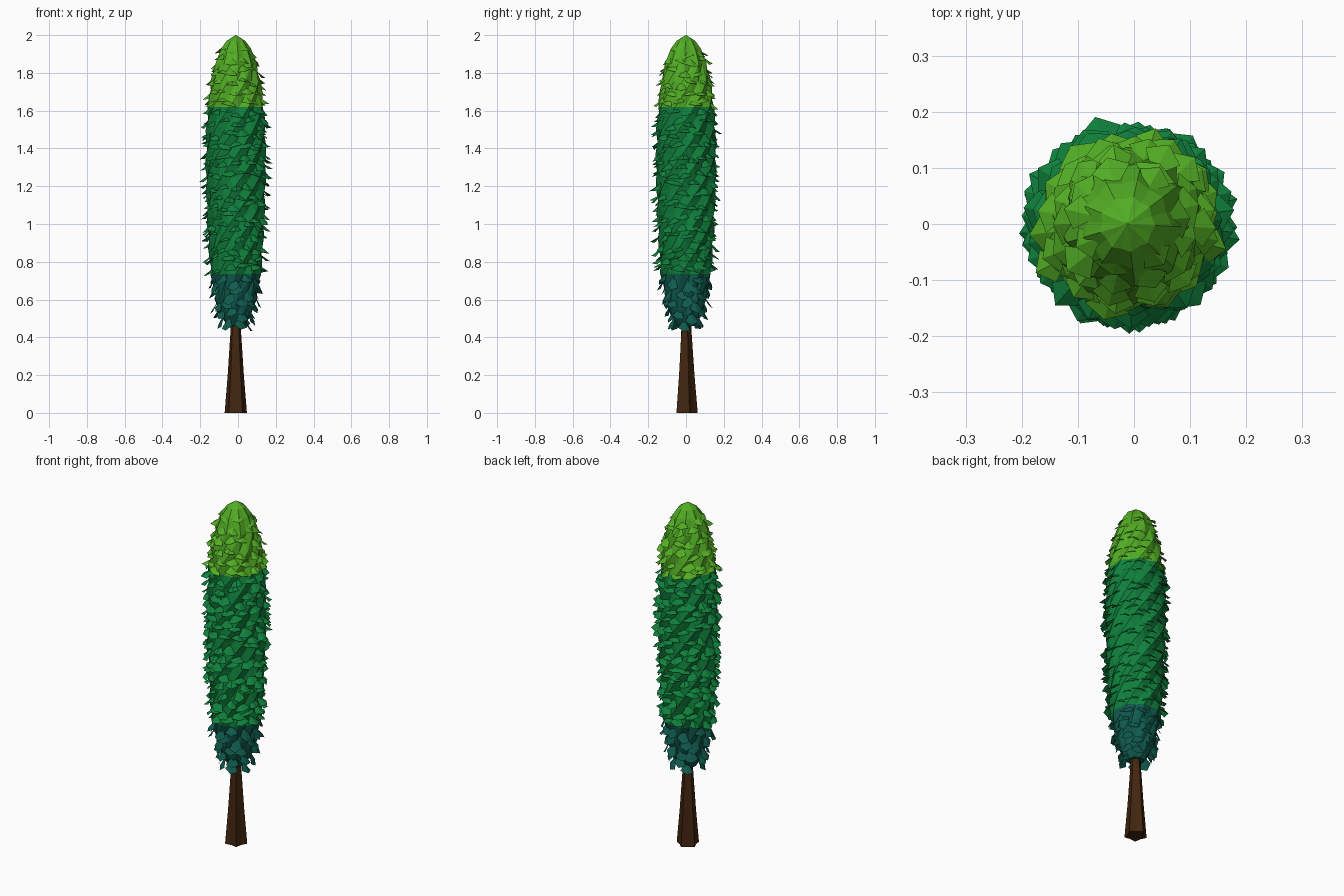
import bpy, bmesh, math, random
from mathutils import Vector

if "Cube" in bpy.data.objects:
    bpy.data.objects.remove(bpy.data.objects["Cube"])

random.seed(4)
CX = -0.012                      # the tree leans a hair to the left
LOW, HIGH = 0.735, 1.62          # heights where the foliage changes colour


def material(name, rgb):
    m = bpy.data.materials.new(name)
    m.diffuse_color = (*rgb, 1)
    m.use_nodes = True
    m.node_tree.nodes["Principled BSDF"].inputs["Base Color"].default_value = m.diffuse_color
    return m


BARK = material("dark bark", (0.055, 0.019, 0.005))
LEAVES = [material("deep teal", (0.005, 0.105, 0.075)),
          material("forest green", (0.005, 0.215, 0.045)),
          material("lime green", (0.085, 0.42, 0.018))]


def finish(name, bm, mats, banded=False):
    if banded:                   # colour faces by height
        for f in bm.faces:
            z = f.calc_center_median().z
            f.material_index = 0 if z < LOW else 1 if z < HIGH else 2
    me = bpy.data.meshes.new(name)
    bm.to_mesh(me)
    bm.free()
    for m in mats:
        me.materials.append(m)
    ob = bpy.data.objects.new(name, me)
    bpy.context.collection.objects.link(ob)
    return ob


def loft(rings):
    """Skin equal-length rings of points and cap both ends."""
    bm = bmesh.new()
    vs = [[bm.verts.new(p) for p in r] for r in rings]
    n = len(vs[0])
    for a, b in zip(vs, vs[1:]):
        for i in range(n):
            j = (i + 1) % n
            bm.faces.new((a[i], a[j], b[j], b[i]))
    bm.faces.new(vs[0][::-1])
    bm.faces.new(vs[-1])
    return bm


def ring(z, r, sides, ridge, turn=0.0):
    pts = []
    for i in range(sides):
        a = 2 * math.pi * i / sides + turn
        rr = r * (1 if i % 2 == 0 else ridge)
        pts.append((CX + rr * math.cos(a), rr * math.sin(a), z))
    return pts


# trunk: ridged, tapering, running up inside the foliage
finish("trunk", loft([ring(0, 0.062, 10, 0.72, 0.3),
                      ring(0.2, 0.045, 10, 0.78, 0.3),
                      ring(0.42, 0.030, 10, 0.85, 0.3),
                      ring(0.65, 0.022, 10, 0.9, 0.3)]), [BARK])

# crown: a pleated, twisted spindle
PROFILE = [(0.46, 0.045), (0.52, 0.085), (0.60, 0.112), (LOW, 0.137),
           (1.0, 0.154), (1.3, 0.163), (1.5, 0.16), (HIGH, 0.15),
           (1.75, 0.137), (1.85, 0.112), (1.93, 0.08), (1.97, 0.05), (2.0, 0.002)]


def radius(z):
    for (z0, r0), (z1, r1) in zip(PROFILE, PROFILE[1:]):
        if z <= z1:
            return r0 + (r1 - r0) * max(0, z - z0) / (z1 - z0)
    return 0.0


heights = [p[0] for p in PROFILE]
for a, b in ((LOW, 1.0), (1.0, 1.3), (1.3, 1.5), (1.5, HIGH), (HIGH, 1.75)):
    n = max(2, round((b - a) / 0.06))
    heights += [a + (b - a) * k / n for k in range(1, n)]
heights.sort()
crown = loft([ring(z, radius(z), 18, 0.9, 4.5 * min(z, 1.85)) for z in heights])
bmesh.ops.triangulate(crown, faces=crown.faces[:])
finish("crown_core", crown, LEAVES, True)


# leaf tufts: folded kites in staggered rows, drooping outwards
def leaf(bm, z, a, reach, width, droop):
    out = Vector((math.cos(a), math.sin(a), 0))
    side = Vector((-math.sin(a), math.cos(a), 0))
    up = Vector((0, 0, 1))
    root = Vector((CX, 0, z)) + out * (radius(z) * 0.88 - 0.01)
    down = (out * math.cos(droop) - up * math.sin(droop))
    roll = random.uniform(-0.3, 0.3)
    wide = (side * math.cos(roll) + up * math.sin(roll)) * width / 2
    top = bm.verts.new(root + up * 0.012)
    tip = bm.verts.new(root + down * reach)
    left = bm.verts.new(root + down * reach * 0.62 - wide - up * 0.008)
    right = bm.verts.new(root + down * reach * 0.62 + wide - up * 0.008)
    bm.faces.new((top, left, tip))
    bm.faces.new((top, tip, right))


bm = bmesh.new()
z, row = 0.50, 0
while z < 1.93:
    count = max(6, round(radius(z) * 88))
    for i in range(count):
        a = 2 * math.pi * (i + 0.5 * (row % 2) + random.uniform(-0.25, 0.25)) / count
        zz = z + random.uniform(-0.022, 0.022)
        if z < LOW:              # lowest leaves hang steeply
            leaf(bm, zz, a, random.uniform(0.06, 0.085), 0.07, random.uniform(0.75, 1.15))
        else:
            leaf(bm, zz, a, random.uniform(0.045, 0.075), random.uniform(0.06, 0.085),
                 random.uniform(0.3, 0.7))
    z += 0.055
    row += 1
finish("leaf_tufts", bm, LEAVES, True)
